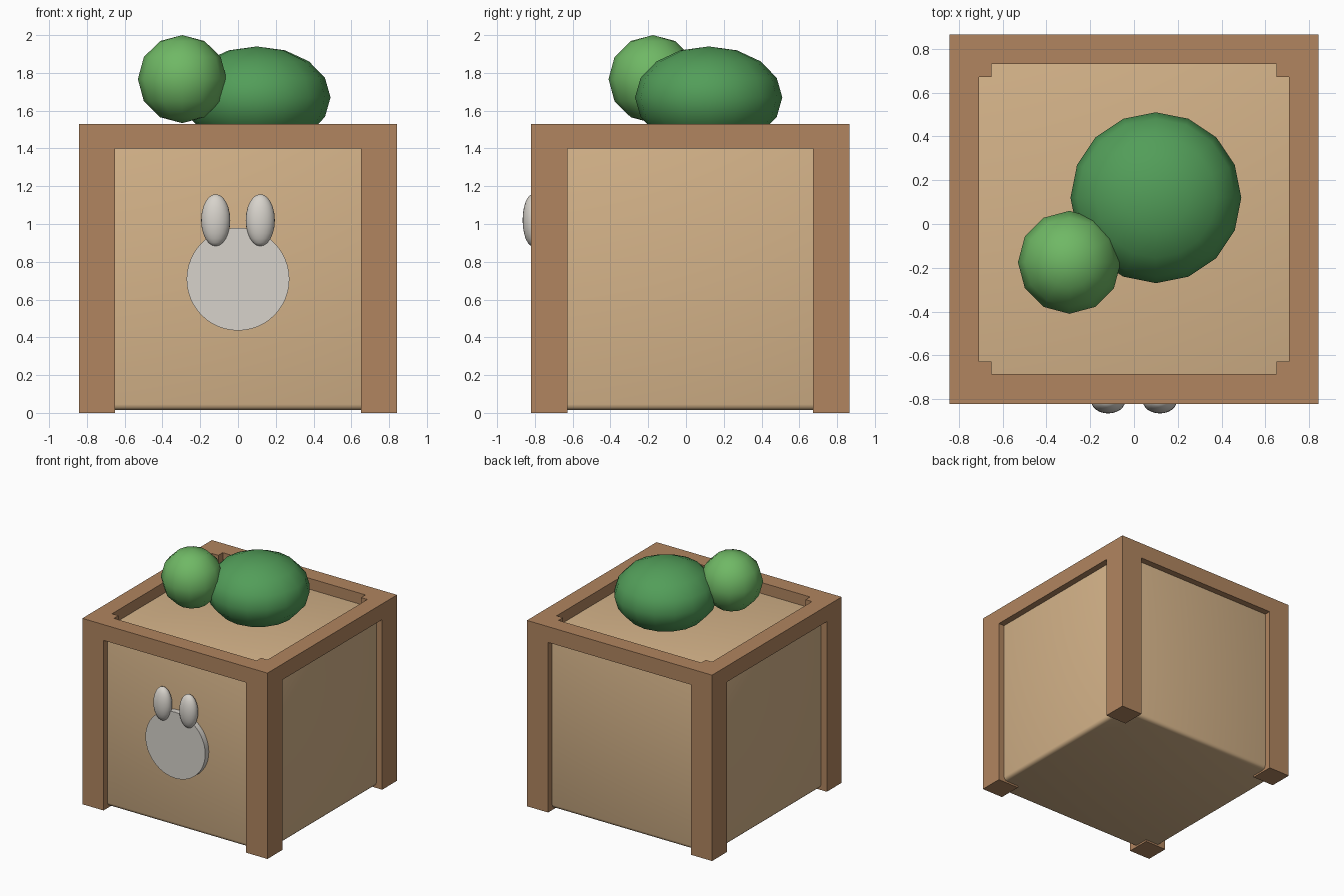
import bpy
import math

cube = bpy.data.objects.get("Cube")
if cube:
    bpy.data.objects.remove(cube, do_unlink=True)


def material(name, rgb):
    m = bpy.data.materials.new(name)
    m.use_nodes = True
    color = (*rgb, 1.0)
    m.diffuse_color = color
    m.node_tree.nodes["Principled BSDF"].inputs["Base Color"].default_value = color
    return m


frame_wood = material("brown wood", (0.44, 0.235, 0.115))
panel_wood = material("tan wood", (0.66, 0.45, 0.25))
off_white = material("off white", (0.68, 0.65, 0.60))
dark_green = material("dark green", (0.085, 0.34, 0.10))
light_green = material("light green", (0.16, 0.48, 0.13))


def finish(name, mat):
    ob = bpy.context.object
    ob.name = name
    ob.data.materials.append(mat)
    return ob


def box(name, low, high, mat):
    center = [(a + b) / 2 for a, b in zip(low, high)]
    bpy.ops.mesh.primitive_cube_add(size=1, location=center)
    ob = finish(name, mat)
    ob.scale = [b - a for a, b in zip(low, high)]
    bpy.ops.object.transform_apply(location=False, rotation=False, scale=True)
    return ob


def ellipsoid(name, center, radii, segments, mat):
    bpy.ops.mesh.primitive_uv_sphere_add(
        segments=segments, ring_count=segments // 2, radius=1, location=center)
    ob = finish(name, mat)
    ob.scale = radii
    bpy.ops.object.transform_apply(location=False, rotation=False, scale=True)
    bpy.ops.object.shade_smooth()
    return ob


HALF = 0.843      # outer half width of the crate
POST = 0.65       # inner face of the corner posts
RAIL = 0.708      # inner face of the top rails
MID = 0.022       # depth offset of the crate
TOP = 1.53
RAIL_LOW = 1.40
BODY = 0.79

# Softly rounded inner body
body = box("crate_body", (-BODY, MID - BODY, 0.015), (BODY, MID + BODY, 1.44), panel_wood)
bevel = body.modifiers.new("rounded edges", "BEVEL")
bevel.width = 0.03
bevel.segments = 3
bpy.ops.object.shade_smooth()

# Corner posts
for sx, side in ((-1, "right"), (1, "left")):
    for sy, end in ((-1, "front"), (1, "back")):
        xs = sorted((sx * POST, sx * HALF))
        ys = sorted((MID + sy * POST, MID + sy * HALF))
        box(f"{end}_{side}_post", (xs[0], ys[0], 0), (xs[1], ys[1], TOP), frame_wood)

# Top rails fitted between the posts
for s, side, end in ((-1, "right", "front"), (1, "left", "back")):
    low, high = sorted((s * RAIL, s * HALF))
    box(f"{side}_rail", (low, MID - POST, RAIL_LOW), (high, MID + POST, TOP), frame_wood)
    box(f"{end}_rail", (-POST, MID + low, RAIL_LOW), (POST, MID + high, TOP), frame_wood)

# Round badge with two ears on the front
bpy.ops.mesh.primitive_cylinder_add(
    vertices=48, radius=0.272, depth=0.06, location=(0, -0.785, 0.708),
    rotation=(math.pi / 2, 0, 0))
finish("badge_disc", off_white)
bpy.ops.object.shade_smooth_by_angle(angle=math.radians(30))
for s, side in ((-1, "right"), (1, "left")):
    ellipsoid(f"{side}_ear", (s * 0.118, -0.81, 1.02), (0.077, 0.055, 0.138), 24, off_white)

# Leafy bundles on top
ellipsoid("large_leafy_head", (0.10, 0.12, 1.67), (0.39, 0.39, 0.27), 16, dark_green)
ellipsoid("small_leafy_head", (-0.295, -0.175, 1.767), (0.235, 0.235, 0.233), 12, light_green)
